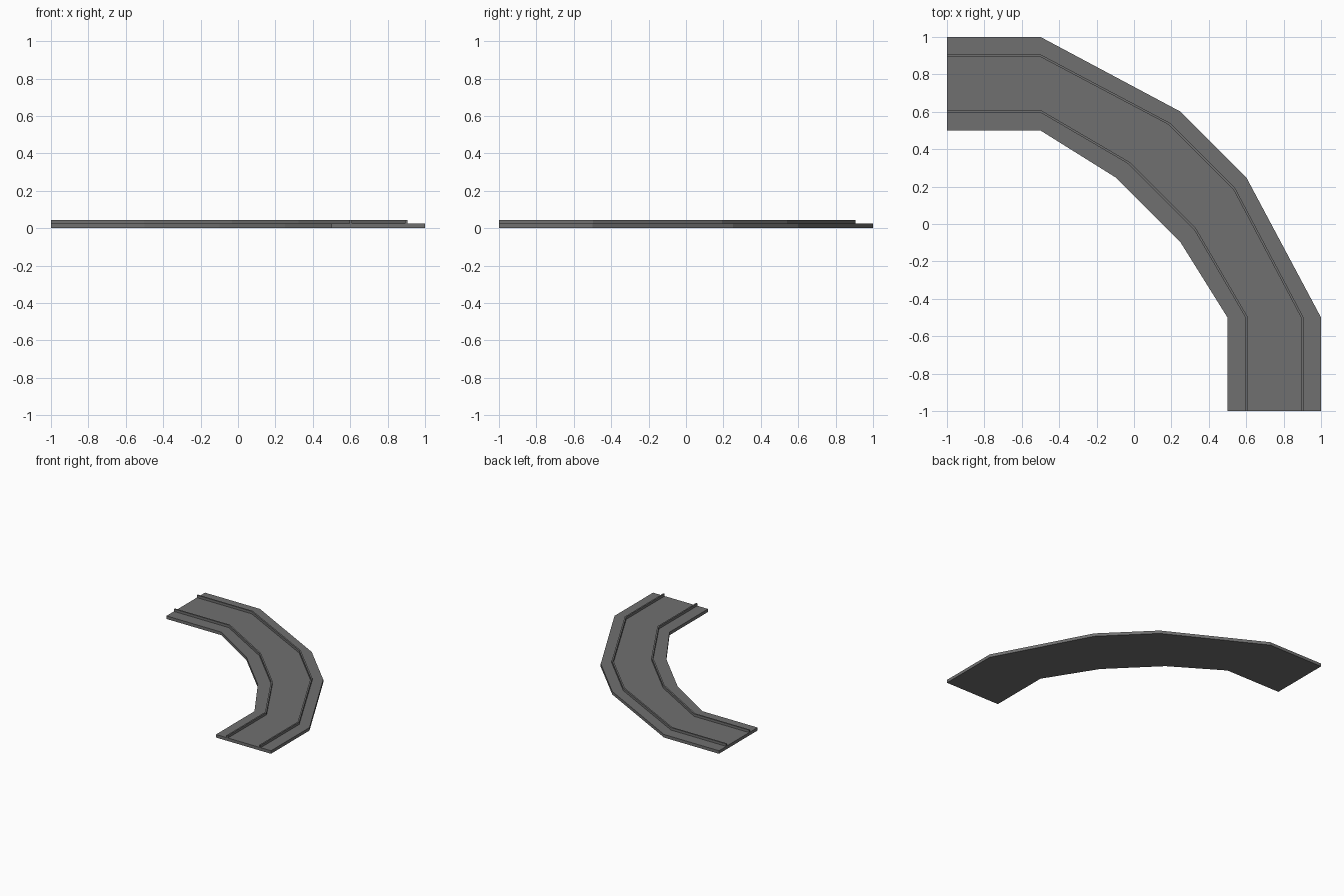
import bpy
import bmesh
from mathutils import Vector

cube = bpy.data.objects.get("Cube")
if cube:
    bpy.data.objects.remove(cube, do_unlink=True)

grey = bpy.data.materials.new("dark_grey")
grey.use_nodes = True
colour = (0.16, 0.16, 0.16, 1)
grey.diffuse_color = colour
shader = grey.node_tree.nodes["Principled BSDF"]
shader.inputs["Base Color"].default_value = colour
shader.inputs["Roughness"].default_value = 0.8

PLATE_TOP, RAIL_TOP, RAIL_WIDTH = 0.025, 0.045, 0.012


def bend(half):
    """Complete a bend by reflecting its first half across the diagonal."""
    first = [Vector(p) for p in half]
    return first + [p.yx for p in reversed(first)]


def offset(path, distance):
    """Shift a path sideways with mitred corners."""
    result = []
    for i, p in enumerate(path):
        before = (p - path[i - 1]).normalized() if i else None
        after = (path[i + 1] - p).normalized() if i + 1 < len(path) else before
        before = before or after
        n1, n2 = Vector((-before.y, before.x)), Vector((-after.y, after.x))
        mitre = (n1 + n2).normalized()
        result.append(p + mitre * (distance / mitre.dot(n1)))
    return result


def strip(name, inner, outer, bottom, top):
    """Closed flat-sided band between two matching paths."""
    bm = bmesh.new()
    rings = [[bm.verts.new((p.x, p.y, z)) for p, z in
              ((a, bottom), (b, bottom), (b, top), (a, top))]
             for a, b in zip(inner, outer)]
    for r, s in zip(rings, rings[1:]):
        for k in range(4):
            j = (k + 1) % 4
            bm.faces.new((r[k], r[j], s[j], s[k]))
    bm.faces.new(rings[0])
    bm.faces.new(rings[-1])
    bmesh.ops.recalc_face_normals(bm, faces=bm.faces)
    mesh = bpy.data.meshes.new(name)
    bm.to_mesh(mesh)
    bm.free()
    mesh.materials.append(grey)
    bpy.context.collection.objects.link(bpy.data.objects.new(name, mesh))


# Curved base plate
strip("track_base",
      bend([(-1, 0.5), (-0.5, 0.5), (-0.1, 0.25)]),
      bend([(-1, 1), (-0.5, 1), (0.25, 0.6)]),
      0, PLATE_TOP)

# Raised rails
rails = {
    "inner_rail": [(-1, 0.603), (-0.5, 0.603), (-0.028, 0.327)],
    "outer_rail": [(-1, 0.9), (-0.5, 0.9), (0.188, 0.536)],
}
for name, half in rails.items():
    path = bend(half)
    strip(name, offset(path, -RAIL_WIDTH / 2), offset(path, RAIL_WIDTH / 2),
          PLATE_TOP, RAIL_TOP)
